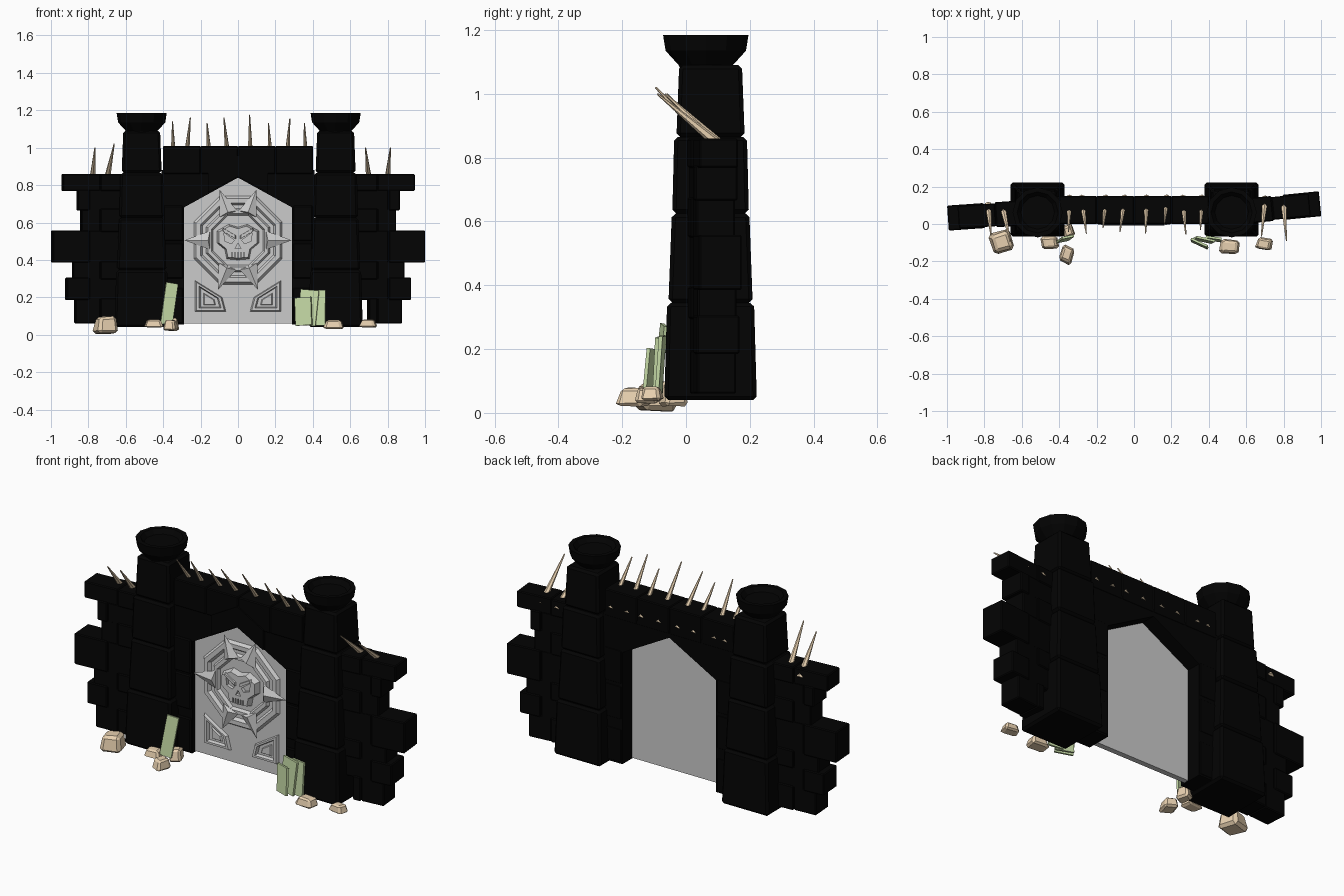
import bpy, bmesh, math, random
from mathutils import Vector, Matrix

random.seed(4)
if bpy.data.objects.get("Cube"):
    bpy.data.objects.remove(bpy.data.objects["Cube"])


def material(name, rgb):
    m = bpy.data.materials.new(name)
    m.use_nodes = True
    m.diffuse_color = (*rgb, 1)
    m.node_tree.nodes["Principled BSDF"].inputs["Base Color"].default_value = (*rgb, 1)
    return m


BLACK = material("black stone", (0.001, 0.001, 0.001))
GREY = material("grey door metal", (0.6, 0.6, 0.6))
TAN = material("tan rock", (0.8, 0.63, 0.43))
GREEN = material("pale green slab", (0.56, 0.7, 0.38))


def finish(name, bm, mat):
    bmesh.ops.recalc_face_normals(bm, faces=bm.faces)
    me = bpy.data.meshes.new(name)
    bm.to_mesh(me)
    bm.free()
    me.materials.append(mat)
    ob = bpy.data.objects.new(name, me)
    bpy.context.collection.objects.link(ob)
    return ob


def block(name, x, y, z, mat=BLACK, taper=1.0, bevel=0.008, rot=None):
    """Box from ranges; the top is scaled by taper, edges are chamfered."""
    bm = bmesh.new()
    bmesh.ops.create_cube(bm, size=1)
    for v in bm.verts:
        if v.co.z > 0:
            v.co.x *= taper
            v.co.y *= taper
    size = Vector((x[1] - x[0], y[1] - y[0], z[1] - z[0]))
    bmesh.ops.scale(bm, vec=size, verts=bm.verts)
    if bevel:
        bmesh.ops.bevel(bm, geom=bm.edges[:], offset=bevel, segments=1, affect='EDGES')
    if rot:
        bmesh.ops.rotate(bm, matrix=rot, verts=bm.verts)
    mid = Vector((sum(x), sum(y), sum(z))) / 2
    bmesh.ops.translate(bm, vec=mid, verts=bm.verts)
    return finish(name, bm, mat)


def prism(name, pts, y0, y1, mat, shrink=1.0):
    """Extrude an x-z outline from y0 to y1, scaling the far end about its middle."""
    bm = bmesh.new()
    mid = sum((Vector(p) for p in pts), Vector((0, 0))) / len(pts)
    back = [bm.verts.new((p[0], y0, p[1])) for p in pts]
    front = [bm.verts.new((q.x, y1, q.y)) for q in (mid + (Vector(p) - mid) * shrink for p in pts)]
    bm.faces.new(back)
    bm.faces.new(front)
    for i in range(len(pts)):
        j = (i + 1) % len(pts)
        bm.faces.new((back[i], back[j], front[j], front[i]))
    return finish(name, bm, mat)


def frame(name, pts, inner, y0, y1):
    """Raised closed moulding with sloped sides around an x-z outline."""
    bm = bmesh.new()
    mid = sum((Vector(p) for p in pts), Vector((0, 0))) / len(pts)
    step = (1 - inner) * 0.25
    rings = []
    for k, y in ((1, y0), (1 - step, y1), (inner + step, y1), (inner, y0)):
        ring = [mid + (Vector(p) - mid) * k for p in pts]
        rings.append([bm.verts.new((q.x, y, q.y)) for q in ring])
    for a, b in zip(rings, rings[1:]):
        for i in range(len(pts)):
            j = (i + 1) % len(pts)
            bm.faces.new((a[i], a[j], b[j], b[i]))
    return finish(name, bm, GREY)


def mirror_outline(half):
    return half + [(-x, z) for x, z in reversed(half) if x]


# Two stacked pillars with fire bowls
TIERS = [(0.04, 0.345, 0.145, 0.94), (0.345, 0.625, 0.132, 0.92),
         (0.625, 0.865, 0.12, 0.95), (0.865, 1.09, 0.107, 0.92)]
BOWL = [(0.08, 1.08), (0.085, 1.09), (0.126, 1.135), (0.134, 1.185), (0.11, 1.185), (0.09, 1.16)]
for side, px in (("right", -0.515), ("left", 0.522)):
    for i, (z0, z1, r, t) in enumerate(TIERS):
        block(f"{side}_pillar_tier_{i}", (px - r, px + r), (0.077 - r, 0.077 + r), (z0, z1),
              taper=t, bevel=0.012)
    bm = bmesh.new()
    n = 12
    rings = [[bm.verts.new((px + r * math.cos(2 * math.pi * k / n),
                            0.062 + r * math.sin(2 * math.pi * k / n), z)) for k in range(n)]
             for r, z in BOWL]
    for a, b in zip(rings, rings[1:]):
        for k in range(n):
            bm.faces.new((a[k], a[k - 1], b[k - 1], b[k]))
    bm.faces.new(rings[0])
    bm.faces.new(rings[-1])
    finish(f"{side}_fire_bowl", bm, BLACK)

# Gate wall with a pointed opening, and the ridge stones above it
prism("gate_wall", mirror_outline([(0, 0.84), (0.29, 0.68), (0.29, 0.055), (0.41, 0.055),
                                   (0.41, 0.88), (0, 0.88)]), 0.148, 0.01, BLACK)
for i in range(4):
    x0 = -0.4 + 0.2 * i
    block(f"coping_stone_{i}", (x0, x0 + 0.2), (0, 0.15), (0.86, 1.01), bevel=0.005)
prism("arch_chevron", [(-0.16, 0.76), (-0.16, 0.87), (0, 0.96), (0.16, 0.87), (0.16, 0.76), (0, 0.845)],
      0.14, -0.008, BLACK)
for s in (-1, 1):
    for i, z in enumerate((0.06, 0.3, 0.5)):
        a, b = sorted((s * 0.293, s * 0.4))
        block(f"jamb_stone_{i}", (a, b), (0.0, 0.15), (z, z + 0.19), bevel=0.006)

# Stepped side walls, slightly turned; each row is (bottom, top, reach)
ROWS = [(0.06, 0.195, 0.872), (0.185, 0.305, 0.92), (0.295, 0.395, 0.885), (0.385, 0.558, 0.995),
        (0.55, 0.675, 0.84), (0.665, 0.775, 0.86), (0.768, 0.86, 0.94)]
for s, turn, ymid in ((-1, 0.07, 0.055), (1, 0.1, 0.075)):
    for i, (z0, z1, reach) in enumerate(ROWS):
        start = 0.695 if (s > 0 and i == 0) else 0.6
        split = 0.74 + 0.06 * (i % 2)
        for j, (a, b) in enumerate(((start, split), (split, reach))):
            yc = ymid + s * turn * ((a + b) / 2 - 0.66)
            d = 0.067 - 0.006 * ((i + j) % 2)
            xs = sorted((s * a, s * b))
            block(f"side_wall_stone_{i}_{j}", xs, (yc - d, yc + d), (z0, z1), bevel=0.005,
                  rot=Matrix.Rotation(turn, 3, 'Z'))

# Forward-leaning spikes driven through the top stones: (root x, tip x, tip y, tip z)
TOP = [(-0.345, -0.35, -0.04, 1.14), (-0.28, -0.255, -0.05, 1.16), (-0.15, -0.165, -0.02, 1.13),
       (-0.05, -0.075, -0.04, 1.16), (0.067, 0.062, -0.05, 1.175), (0.175, 0.163, 0.005, 1.13),
       (0.26, 0.277, -0.055, 1.155), (0.363, 0.355, -0.03, 1.13)]
WINGS = [(-0.78, -0.765, -0.06, 1.0), (-0.705, -0.662, -0.095, 1.02),
         (0.702, 0.682, -0.065, 1.0), (0.797, 0.815, -0.09, 1.0)]
for i, (rx, tx, ty, tz) in enumerate(TOP + WINGS):
    tip = Vector((tx, ty, tz))
    if i < len(TOP):
        root = Vector((rx, 0.142, 0.905))
    else:
        root = Vector((rx, 0.14 if rx > 0 else 0.105, 0.81))
    axis = tip - root
    bm = bmesh.new()
    bmesh.ops.create_cone(bm, cap_ends=True, segments=6, radius1=0.019, radius2=0.003,
                          depth=axis.length)
    bmesh.ops.rotate(bm, matrix=axis.to_track_quat('Z', 'Y').to_matrix(), verts=bm.verts)
    bmesh.ops.translate(bm, vec=(root + tip) / 2, verts=bm.verts)
    finish(f"spike_{i}", bm, TAN)

# Thin door slab and its mouldings
F = 0.035
prism("door", mirror_outline([(0, 0.84), (0.292, 0.68), (0.292, 0.06)]), 0.065, F, GREY)


def octagon(r):
    angles = [math.radians(22.5 + 45 * k) for k in range(8)]
    return [(r * math.cos(a), 0.505 + r * math.sin(a)) for a in angles]


frame("outer_octagon_moulding", octagon(0.255), 0.8, F, 0.018)
frame("inner_octagon_moulding", octagon(0.185), 0.78, F, 0.018)
for s in (-1, 1):
    panel = [(s * x, z) for x, z in ((0.23, 0.29), (0.23, 0.125), (0.065, 0.125), (0.085, 0.2))]
    frame("lower_panel_moulding", panel, 0.62, F, 0.018)
    prism("lower_panel_centre", [(s * 0.155 + (x - s * 0.155) * 0.4, 0.18 + (z - 0.18) * 0.4)
                                 for x, z in panel], F, 0.027, GREY, 0.8)

# Six ridged rays around the skull
for deg in (0, 70, 110, 180, 248, 292):
    a = math.radians(deg)
    out, across = Vector((math.cos(a), 0, math.sin(a))), Vector((-math.sin(a), 0, math.cos(a)))
    mid = Vector((0, 0.015, 0.505))
    bm = bmesh.new()
    tip, l, r, ridge, low = [bm.verts.new(p) for p in (
        mid + out * 0.287, mid + out * 0.15 + across * 0.05, mid + out * 0.15 - across * 0.05,
        mid + out * 0.16 - Vector((0, 0.022, 0)), mid + out * 0.16 + Vector((0, 0.02, 0)))]
    for f in ((tip, l, ridge), (tip, ridge, r), (l, r, ridge), (tip, low, l), (tip, r, low), (l, low, r)):
        bm.faces.new(f)
    finish("door_ray", bm, GREY)

# Skull with cut eyes, nose and tooth gaps
skull = prism("skull", mirror_outline([(0, 0.575), (0.05, 0.59), (0.112, 0.555), (0.112, 0.49),
                                       (0.07, 0.455), (0.06, 0.405), (0, 0.4)]), F, 0, GREY, 0.9)
holes = [[(s * x, z) for x, z in ((0.02, 0.505), (0.075, 0.545), (0.07, 0.5), (0.035, 0.487))]
         for s in (-1, 1)]
holes.append([(0, 0.49), (0.016, 0.46), (-0.016, 0.46)])
holes += [[(x, 0.412), (x + 0.006, 0.412), (x + 0.006, 0.44), (x, 0.44)]
          for x in (-0.035, -0.019, -0.003, 0.013, 0.029)]
bpy.context.view_layer.objects.active = skull
for pts in holes:
    cutter = prism("cutter", pts, 0.018, -0.03, GREY)
    mod = skull.modifiers.new("cut", 'BOOLEAN')
    mod.operation, mod.object, mod.solver = 'DIFFERENCE', cutter, 'EXACT'
    bpy.ops.object.modifier_apply(modifier=mod.name)
    bpy.data.objects.remove(cutter)
for s in (-1, 1):
    prism("skull_brow", [(s * x, z) for x, z in ((0.01, 0.51), (0.085, 0.555), (0.08, 0.57), (0.01, 0.53))],
          0.003, -0.008, GREY, 0.85)

# Loose slabs leaning on the wall: (middle, size, turn, side tilt)
SLABS = [((-0.368, -0.08, 0.165), (0.065, 0.012, 0.225), 12, 9),
         ((0.35, -0.105, 0.125), (0.095, 0.012, 0.15), -25, -4),
         ((0.375, -0.085, 0.145), (0.1, 0.012, 0.19), -12, 5),
         ((0.425, -0.08, 0.145), (0.085, 0.012, 0.19), -8, 0)]
for i, (c, d, turn, tilt) in enumerate(SLABS):
    rot = (Matrix.Rotation(math.radians(turn), 3, 'Z') @ Matrix.Rotation(math.radians(-4), 3, 'X')
           @ Matrix.Rotation(math.radians(tilt), 3, 'Y'))
    block(f"leaning_slab_{i}", *[(m - w / 2, m + w / 2) for m, w in zip(c, d)], GREEN, 1, 0, rot)

# Faceted rocks on the ground: (middle, size)
ROCKS = [((-0.71, -0.095, 0.052), (0.135, 0.13, 0.095)), ((-0.45, -0.1, 0.06), (0.1, 0.07, 0.045)),
         ((-0.36, -0.165, 0.05), (0.08, 0.11, 0.06)), ((0.51, -0.12, 0.055), (0.11, 0.08, 0.05)),
         ((0.695, -0.105, 0.06), (0.095, 0.07, 0.045)), ((-0.35, -0.04, 0.055), (0.07, 0.09, 0.07))]
for i, (c, d) in enumerate(ROCKS):
    bm = bmesh.new()
    bmesh.ops.create_cube(bm, size=1)
    bmesh.ops.bevel(bm, geom=bm.edges[:], offset=0.16, segments=1, affect='EDGES')
    for v in bm.verts:
        v.co *= random.uniform(0.88, 1.0)
        v.co.xy *= 1 - 0.3 * (v.co.z + 0.5)
    bmesh.ops.rotate(bm, matrix=Matrix.Rotation(random.uniform(-0.4, 0.4), 3, 'Z'), verts=bm.verts)
    lo = [min(v.co[k] for v in bm.verts) for k in range(3)]
    hi = [max(v.co[k] for v in bm.verts) for k in range(3)]
    for v in bm.verts:
        v.co = [c[k] + d[k] * ((v.co[k] - lo[k]) / (hi[k] - lo[k]) - 0.5) for k in range(3)]
    finish(f"rock_{i}", bm, TAN)
